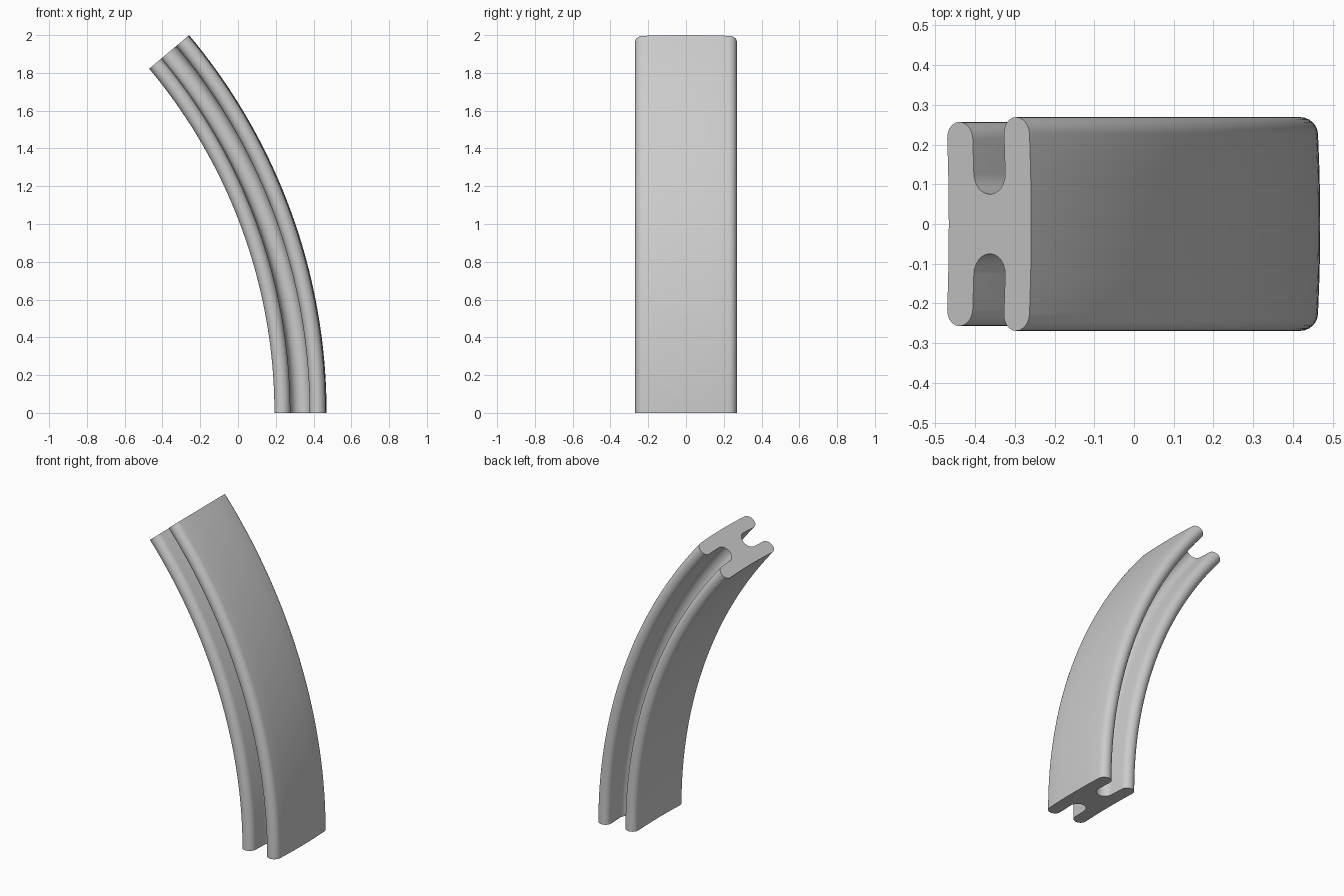
import bpy, bmesh, math

cube = bpy.data.objects.get("Cube")
if cube:
    bpy.data.objects.remove(cube, do_unlink=True)

OUTER, INNER = 3.111, 2.840      # radii of the two curved faces
LOBE = 0.042                     # half thickness of each flange
SWEEP = math.radians(40)
STEPS = 48
CENTRE_X = 0.469 - OUTER
BOW = 0.11                       # slight bow of the section across its width


def arc(r, y, radius, start, end, n=12):
    """Points (radial, y) along a circular arc, angles in degrees."""
    angles = [math.radians(start + (end - start) * i / n) for i in range(n + 1)]
    return [(r + radius * math.cos(a), y + radius * math.sin(a)) for a in angles]


def h_section():
    """Grooved section: two round-tipped flanges joined by a web."""
    slot = (OUTER - INNER - 4 * LOBE) / 2
    half = [(INNER, y) for y in (0, 0.07, 0.14)]
    half += arc(INNER + LOBE, 0.215, LOBE, 180, 0)
    half += arc((INNER + OUTER) / 2, 0.075 + slot, slot, 180, 360)
    half += arc(OUTER - LOBE, 0.227, LOBE, 180, 0)
    half += [(OUTER, y) for y in (0.14, 0.07, 0)]
    mirrored = [(r, -y) for r, y in reversed(half[1:-1])]
    return [(r - BOW * y * y, y) for r, y in half + mirrored]


# Sweep the section along the arc
bm = bmesh.new()
section = h_section()
rings = []
for i in range(STEPS + 1):
    a = SWEEP * i / STEPS
    rings.append([bm.verts.new((CENTRE_X + r * math.cos(a), y, r * math.sin(a)))
                  for r, y in section])
count = len(section)
for lower, upper in zip(rings, rings[1:]):
    for j in range(count):
        k = (j + 1) % count
        bm.faces.new((lower[j], lower[k], upper[k], upper[j]))

# Flat end caps
bm.faces.new(rings[0])
bm.faces.new(rings[-1])
bmesh.ops.recalc_face_normals(bm, faces=bm.faces)

mesh = bpy.data.meshes.new("curved_grooved_rail")
bm.to_mesh(mesh)
bm.free()
rail = bpy.data.objects.new("curved_grooved_rail", mesh)
bpy.context.collection.objects.link(rail)

# Plain grey material
grey = bpy.data.materials.new("plain_grey")
grey.use_nodes = True
colour = (0.6, 0.6, 0.6, 1)
grey.diffuse_color = colour
grey.node_tree.nodes["Principled BSDF"].inputs["Base Color"].default_value = colour
mesh.materials.append(grey)

# Smooth sides, sharp cap edges
bpy.ops.object.select_all(action="DESELECT")
rail.select_set(True)
bpy.context.view_layer.objects.active = rail
bpy.ops.object.shade_smooth_by_angle(angle=math.radians(35))
